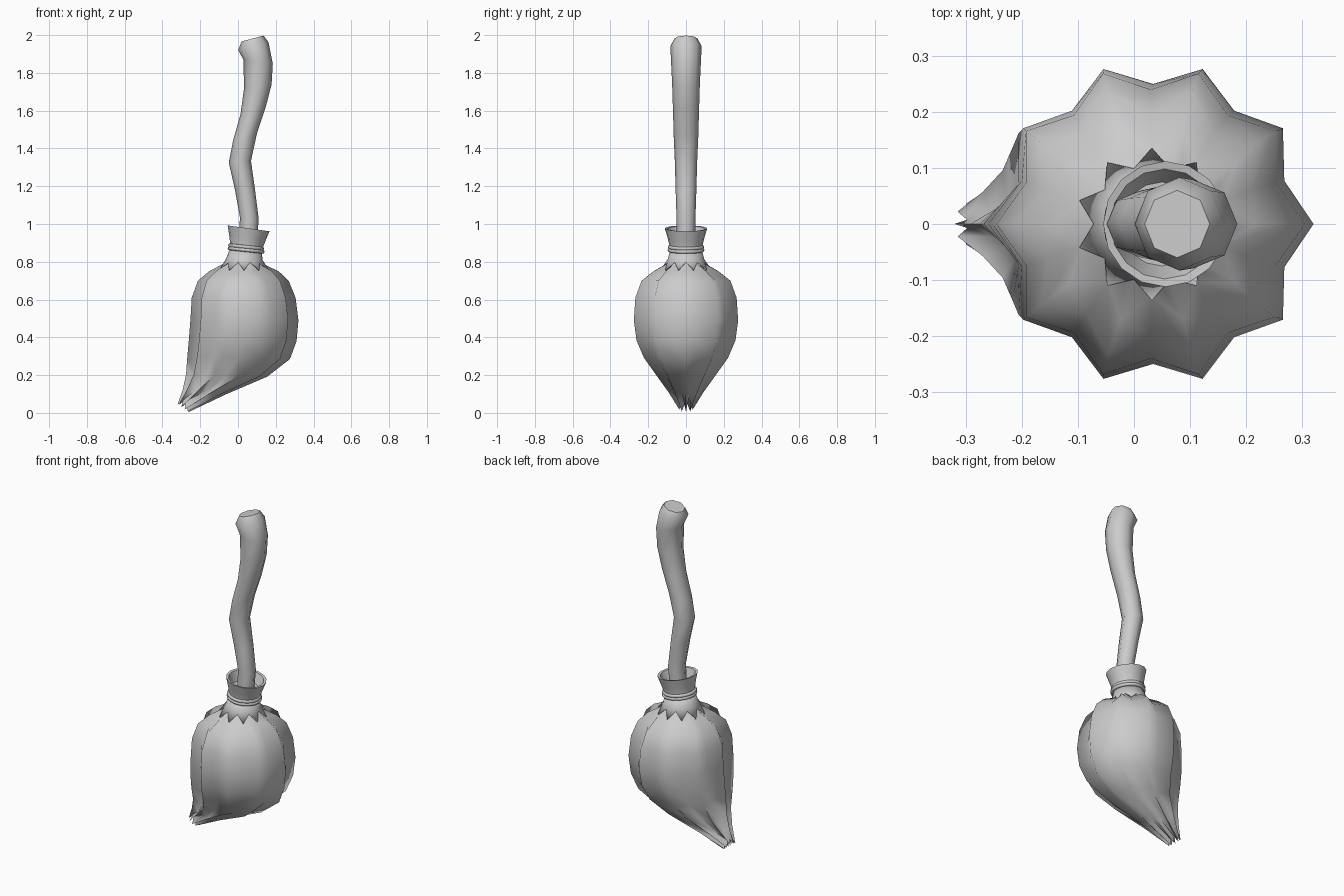
import bpy, bmesh
from math import sin, cos, pi, radians

if "Cube" in bpy.data.objects:
    bpy.data.objects.remove(bpy.data.objects["Cube"])


def loft(name, rings, angle, cap_start=True, cap_end=True):
    """Skin a list of equal-length point rings and shade smooth."""
    bm = bmesh.new()
    rows = [[bm.verts.new(p) for p in ring] for ring in rings]
    n = len(rows[0])
    for a, b in zip(rows, rows[1:]):
        for i in range(n):
            j = (i + 1) % n
            bm.faces.new((a[i], a[j], b[j], b[i]))
    for row, wanted in ((rows[0], cap_start), (rows[-1], cap_end)):
        if wanted:
            c = bm.verts.new(sum((v.co for v in row), row[0].co * 0) / n)
            for i in range(n):
                bm.faces.new((row[i], row[(i + 1) % n], c))
    bmesh.ops.recalc_face_normals(bm, faces=bm.faces)
    me = bpy.data.meshes.new(name)
    bm.to_mesh(me)
    bm.free()
    ob = bpy.data.objects.new(name, me)
    bpy.context.collection.objects.link(ob)
    smooth(ob, angle)
    return ob


def smooth(ob, angle):
    bpy.ops.object.select_all(action='DESELECT')
    ob.select_set(True)
    bpy.context.view_layer.objects.active = ob
    bpy.ops.object.shade_smooth_by_angle(angle=radians(angle))


def ring(cx, cz, r, tilt, n):
    """Circle tilted about y; positive tilt lowers the +x side."""
    t = radians(tilt)
    return [(cx + r * cos(a) * cos(t), r * sin(a), cz - r * cos(a) * sin(t))
            for a in (2 * pi * i / n for i in range(n))]


# Crooked eight-sided handle: centre x, centre z, radius, tilt
handle = [(0.05, 0.88, 0.048, 0), (0.06, 1.03, 0.05, 6), (0.037, 1.18, 0.055, 8),
          (0.01, 1.33, 0.059, -4), (0.037, 1.46, 0.065, -15), (0.08, 1.60, 0.069, -15),
          (0.105, 1.73, 0.073, -6), (0.106, 1.86, 0.079, 8), (0.081, 1.942, 0.083, -15),
          (0.077, 1.982, 0.06, -15)]
# the head end is cut at a slant
handle_ob = loft("handle", [ring(*h, 8) for h in handle], 50)

# Cup-shaped collar with an inner wall
cup = [(0.05, 0.92, 0.075, 8), (0.055, 0.975, 0.098, 8), (0.056, 0.977, 0.112, 8),
       (0.05, 0.925, 0.097, 8), (0.043, 0.872, 0.084, 7), (0.04, 0.85, 0.084, 6)]
loft("collar", [ring(*c, 16) for c in cup], 40)

# Cord around the neck
for z, r in ((0.878, 0.086), (0.862, 0.088)):
    bpy.ops.mesh.primitive_torus_add(major_radius=r, minor_radius=0.010,
                                     major_segments=24, minor_segments=8,
                                     location=(0.043, 0, z), rotation=(0, radians(6), 0))
    bpy.context.object.name = "neck_cord"
    smooth(bpy.context.object, 60)

# Pointed hem below the cord, tips between the bristle ridges
N = 10
hem = [ring(0.042, 0.87, 0.082, 6, 2 * N), ring(0.035, 0.815, 0.096, 4, 2 * N), []]
for i in range(2 * N):
    a = pi * i / N
    r, z = (0.136, 0.757) if i % 2 else (0.104, 0.80)
    hem[2].append((0.032 + r * cos(a), r * sin(a), z))
hem_ob = loft("pointed_hem", hem, 60, False, False)
mod = hem_ob.modifiers.new("thickness", 'SOLIDIFY')
mod.thickness = 0.008

# Ribbed bristles: left x, left z, right x, right z, half width, valley ratio
bristles = [(-0.045, 0.83, 0.115, 0.82, 0.078, 0.90),
            (-0.075, 0.79, 0.140, 0.785, 0.105, 0.80),
            (-0.150, 0.752, 0.215, 0.75, 0.170, 0.72),
            (-0.212, 0.70, 0.268, 0.70, 0.235, 0.80),
            (-0.245, 0.61, 0.305, 0.61, 0.268, 0.85),
            (-0.252, 0.49, 0.320, 0.49, 0.276, 0.86),
            (-0.260, 0.39, 0.310, 0.38, 0.262, 0.85),
            (-0.268, 0.30, 0.275, 0.285, 0.222, 0.83),
            (-0.275, 0.205, 0.155, 0.192, 0.155, 0.80),
            (-0.292, 0.125, -0.060, 0.10, 0.092, 0.72),
            (-0.320, 0.045, -0.262, 0.004, 0.036, 0.60)]
rows = []
for k, (lx, lz, rx, rz, w, valley) in enumerate(bristles):
    cx, cz, hx, hz = (lx + rx) / 2, (lz + rz) / 2, (rx - lx) / 2, (rz - lz) / 2
    row = []
    for i in range(2 * N):
        a = pi * i / N
        s = valley if i % 2 else 1.0
        lift = 0.035 if i % 2 and k == len(bristles) - 1 else 0
        row.append((cx + hx * s * cos(a) + lift * 0.3, w / 0.951 * s * sin(a),
                    cz + hz * s * cos(a) + lift))
    rows.append(row)
# hollow between the strand tips
cx, cz = -0.265, 0.075
rows.append([(cx + 0.01 * cos(pi * i / N), 0.01 * sin(pi * i / N), cz) for i in range(2 * N)])
loft("bristles", rows, 85)
